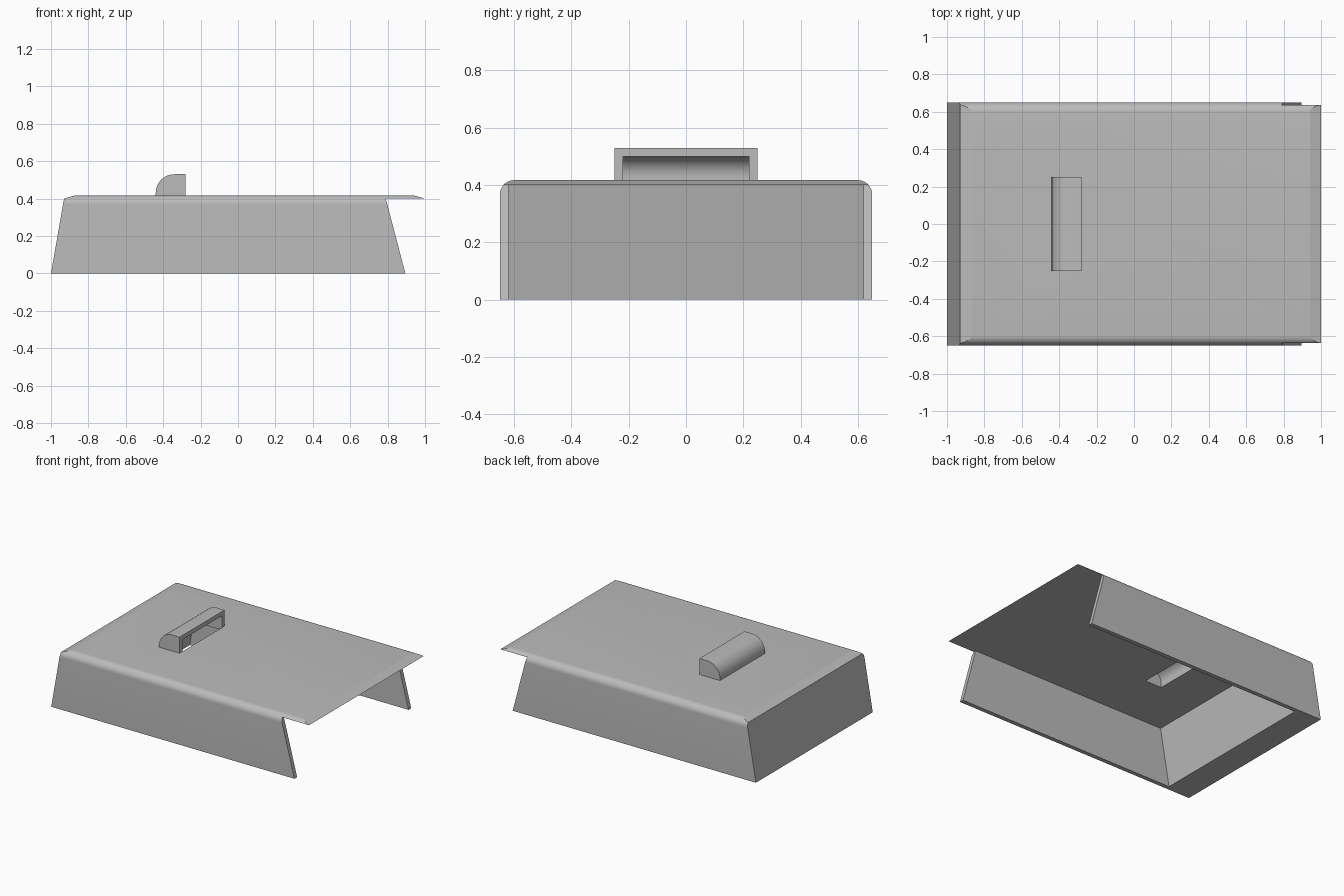
import bpy, bmesh, math
from mathutils import Vector

if "Cube" in bpy.data.objects:
    bpy.data.objects.remove(bpy.data.objects["Cube"], do_unlink=True)

grey = bpy.data.materials.new("plain grey")
grey.use_nodes = True
colour = (0.5, 0.5, 0.5, 1)
grey.diffuse_color = colour
grey.node_tree.nodes["Principled BSDF"].inputs["Base Color"].default_value = colour


def prism(name, outline, axis, low, high):
    """Extrude a 2D outline along x (outline is y, z) or along y (outline is x, z)."""
    bm = bmesh.new()
    if axis == "x":
        points = [Vector((low, a, b)) for a, b in outline]
        shift = Vector((high - low, 0, 0))
    else:
        points = [Vector((a, low, b)) for a, b in outline]
        shift = Vector((0, high - low, 0))
    face = bm.faces.new([bm.verts.new(p) for p in points])
    new = bmesh.ops.extrude_face_region(bm, geom=[face])["geom"]
    bmesh.ops.translate(bm, vec=shift, verts=[g for g in new if isinstance(g, bmesh.types.BMVert)])
    bmesh.ops.recalc_face_normals(bm, faces=bm.faces)
    mesh = bpy.data.meshes.new(name)
    bm.to_mesh(mesh)
    bm.free()
    mesh.materials.append(grey)
    obj = bpy.data.objects.new(name, mesh)
    bpy.context.collection.objects.link(obj)
    return obj


def arc(cx, cz, radius, start, end, steps=10):
    angles = [math.radians(start + (end - start) * i / steps) for i in range(steps + 1)]
    return [(cx + radius * math.cos(a), cz + radius * math.sin(a)) for a in angles]


def combine(obj, tool, operation):
    """Apply a boolean to the part."""
    mod = obj.modifiers.new(operation, "BOOLEAN")
    mod.operation, mod.solver, mod.object = operation, "EXACT", tool
    bpy.ops.object.select_all(action="DESELECT")
    bpy.context.view_layer.objects.active = obj
    obj.select_set(True)
    bpy.ops.object.modifier_apply(modifier=mod.name)


ROOF, CEILING = 0.417, 0.4

# Shell: side silhouette trimmed to a round-shouldered cross-section
shell = prism("canopy_shell", [(-1, 0), (-0.93, CEILING), (-0.87, ROOF), (0.94, ROOF),
                               (1, CEILING), (0.79, CEILING), (0.895, 0)], "y", -0.7, 0.7)
shoulder = arc(0.6, ROOF - 0.05, 0.05, 0, 90)
section = [(0.65, -0.1)] + shoulder + [(-y, z) for y, z in reversed(shoulder)] + [(-0.65, -0.1)]
envelope = prism("shell_envelope", section, "x", -1.2, 1.2)
combine(shell, envelope, "INTERSECT")

# Open interior, leaving thin sides and a thick sloping end wall
cavity = prism("interior_cutter", [(-0.8275, -0.1), (-0.74, CEILING), (1.2, CEILING), (1.2, -0.1)],
               "y", -0.62, 0.62)
combine(shell, cavity, "DIFFERENCE")

# Roof scoop: curved back, open front, hollow through the roof
scoop = prism("roof_scoop", [(-0.28, ROOF), (-0.28, 0.53)] + arc(-0.34, 0.43, 0.1, 90, 180)
              + [(-0.44, ROOF)], "y", -0.25, 0.25)
hollow = prism("scoop_cutter", [(-0.2, 0.38), (-0.2, 0.5)] + arc(-0.34, 0.43, 0.07, 90, 180)
               + [(-0.41, 0.38)], "y", -0.22, 0.22)
hole = prism("roof_hole_cutter", [(-0.28, 0.35), (-0.28, 0.45), (-0.41, 0.45), (-0.41, 0.35)],
             "y", -0.22, 0.22)
combine(scoop, hollow, "DIFFERENCE")
combine(shell, hole, "DIFFERENCE")

for cutter in (envelope, cavity, hollow, hole):
    bpy.data.objects.remove(cutter, do_unlink=True)

for part in (shell, scoop):
    bpy.ops.object.select_all(action="DESELECT")
    bpy.context.view_layer.objects.active = part
    part.select_set(True)
    bpy.ops.object.shade_smooth_by_angle(angle=math.radians(12))
